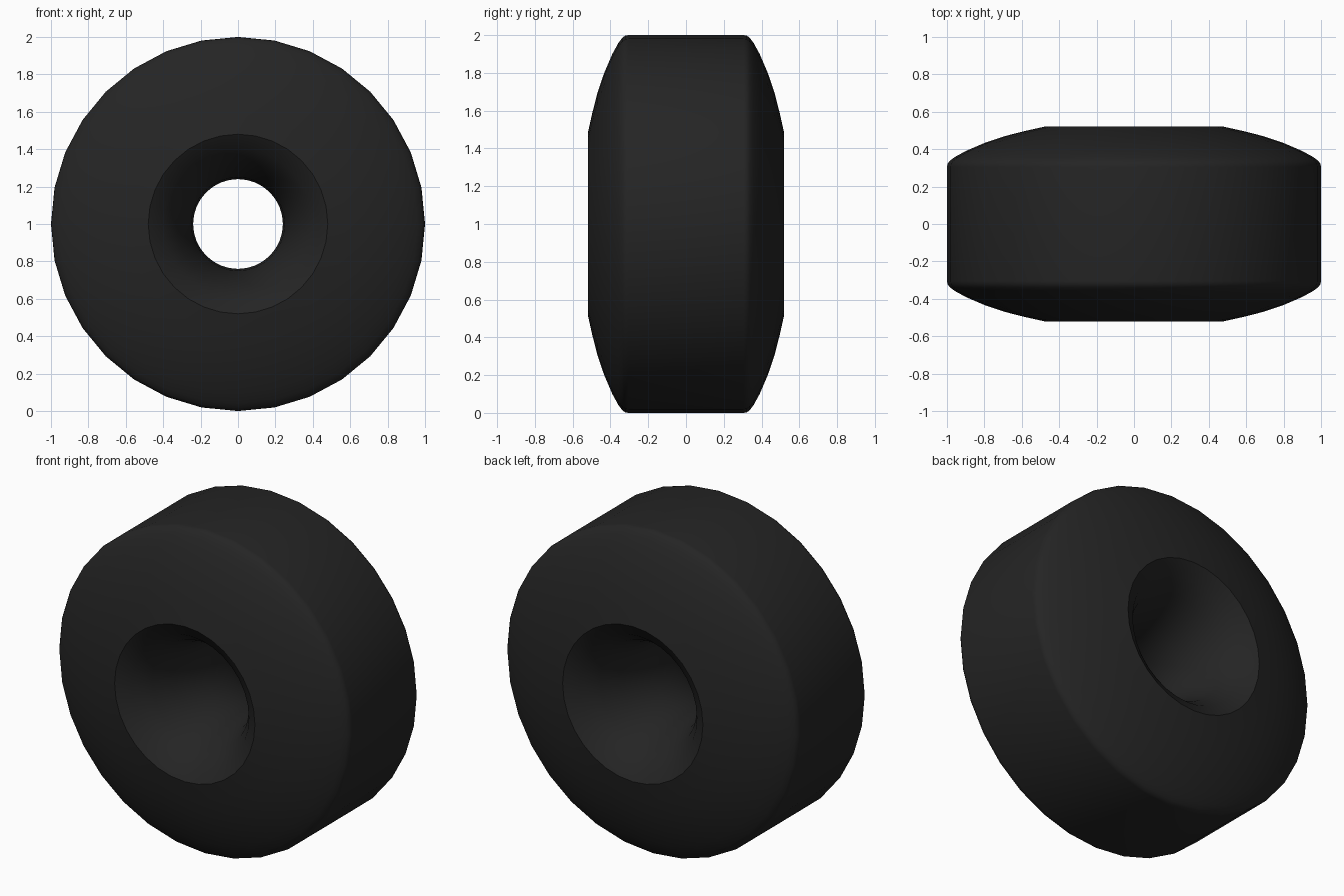
import bpy, bmesh, math

if "Cube" in bpy.data.objects:
    bpy.data.objects.remove(bpy.data.objects["Cube"])

SIDES = 32

# Half cross-section (radius, half width): throat -> rim -> sidewall -> tread
half = [(0.24, 0.0), (0.25, 0.12), (0.28, 0.24), (0.33, 0.365), (0.40, 0.465),
        (0.48, 0.52), (0.58, 0.498), (0.69, 0.47), (0.80, 0.433), (0.90, 0.39),
        (0.96, 0.357), (0.985, 0.338), (0.997, 0.322), (1.0, 0.305)]
# Mirror it to a closed loop
loop = half + [(r, -y) for r, y in reversed(half[1:])]

# Tyre: spin the cross-section round the y axis
bm = bmesh.new()
rings = []
for i in range(SIDES):
    a = 2 * math.pi * i / SIDES
    rings.append([bm.verts.new((r * math.cos(a), y, 1 + r * math.sin(a))) for r, y in loop])
n = len(loop)
for i in range(SIDES):
    p, q = rings[i], rings[(i + 1) % SIDES]
    for j in range(n):
        k = (j + 1) % n
        bm.faces.new((p[j], p[k], q[k], q[j]))
bmesh.ops.recalc_face_normals(bm, faces=bm.faces)
mesh = bpy.data.meshes.new("tyre")
bm.to_mesh(mesh)
bm.free()

rubber = bpy.data.materials.new("black rubber")
rubber.diffuse_color = (0.018, 0.018, 0.018, 1)
rubber.use_nodes = True
rubber.node_tree.nodes["Principled BSDF"].inputs["Base Color"].default_value = rubber.diffuse_color
mesh.materials.append(rubber)

tyre = bpy.data.objects.new("tyre", mesh)
bpy.context.collection.objects.link(tyre)
bpy.context.view_layer.objects.active = tyre
tyre.select_set(True)
bpy.ops.object.shade_smooth_by_angle(angle=math.radians(40))
